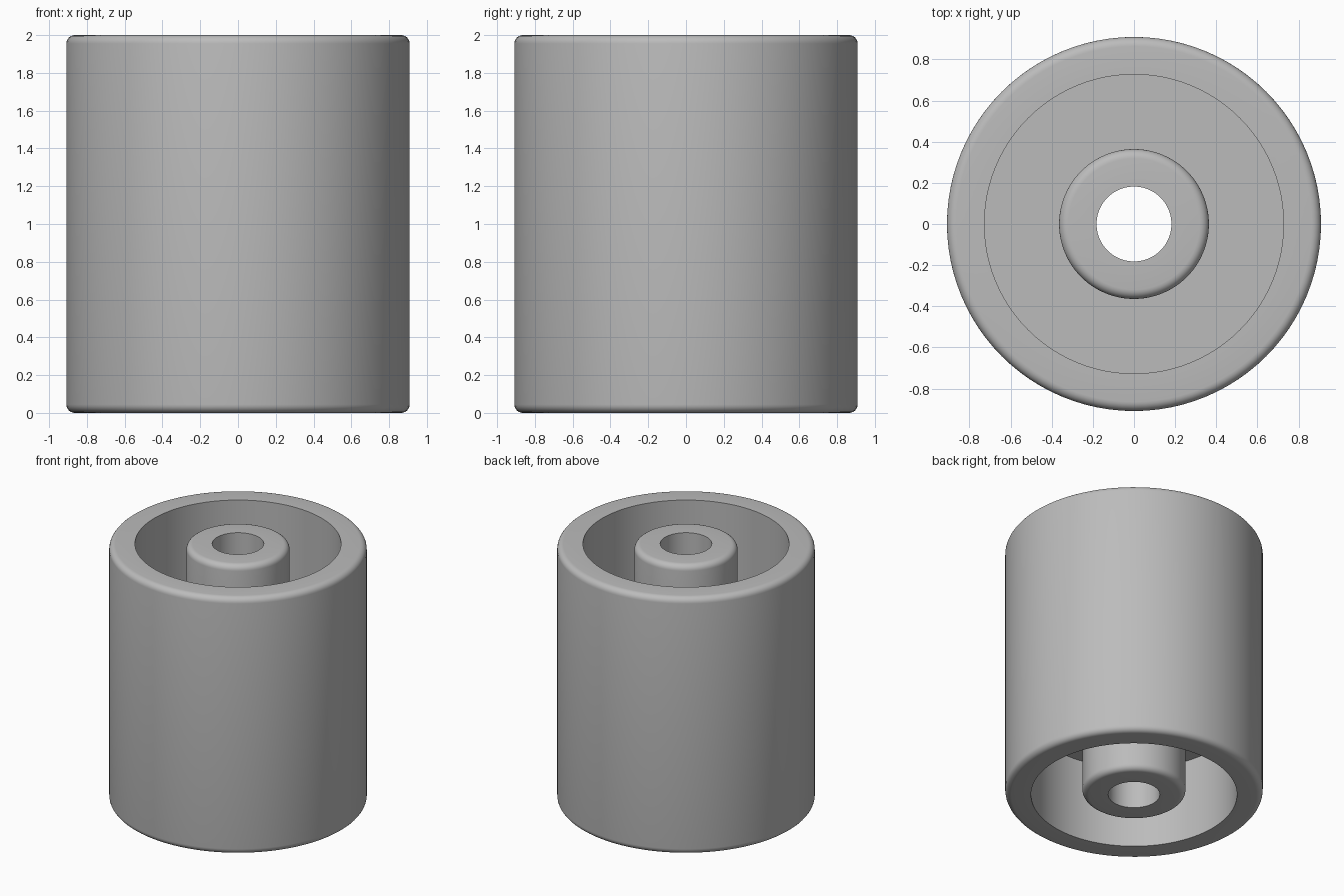
import bpy, bmesh, math
from mathutils import Matrix, Vector

cube = bpy.data.objects.get("Cube")
if cube:
    bpy.data.objects.remove(cube, do_unlink=True)

# Main sizes
HEIGHT = 2.0
OUTER, INNER, HUB, BORE = 0.909, 0.727, 0.364, 0.182
RECESS = 0.636
FILLET = 0.045
SEGMENTS = 96
ARC_STEPS = 6

grey = bpy.data.materials.new("plain grey")
grey.use_nodes = True
colour = (0.5, 0.5, 0.5, 1)
grey.diffuse_color = colour
grey.node_tree.nodes["Principled BSDF"].inputs["Base Color"].default_value = colour


def rounded_corner(radius):
    """Upper outside corner as (radius, height) points, from the side to the top."""
    points = []
    for i in range(ARC_STEPS + 1):
        a = math.pi / 2 * i / ARC_STEPS
        points.append((radius - FILLET + FILLET * math.cos(a),
                       HEIGHT - FILLET + FILLET * math.sin(a)))
    return points


# Upper half of the section: outer rim, deep ring recess, hub, bore
floor = HEIGHT - RECESS
upper = rounded_corner(OUTER)
upper += [(INNER, HEIGHT), (INNER, floor), (HUB, floor)]
upper += rounded_corner(HUB)
upper += [(BORE, HEIGHT)]

# Lower half mirrors the upper one, closing the section through the bore
section = upper + [(r, HEIGHT - z) for r, z in reversed(upper)]

# Revolve the closed section around the axle
bm = bmesh.new()
verts = [bm.verts.new((r, 0, z)) for r, z in section]
edges = [bm.edges.new((verts[i - 1], verts[i])) for i in range(len(verts))]
bmesh.ops.spin(bm, geom=verts + edges, cent=(0, 0, 0), axis=(0, 0, 1),
               angle=math.tau, steps=SEGMENTS, use_merge=True)
bmesh.ops.remove_doubles(bm, verts=bm.verts, dist=0.0001)
bmesh.ops.recalc_face_normals(bm, faces=bm.faces)

mesh = bpy.data.meshes.new("roller_body")
bm.to_mesh(mesh)
bm.free()
mesh.materials.append(grey)
roller = bpy.data.objects.new("roller_body", mesh)
bpy.context.collection.objects.link(roller)

# Smooth walls and fillets, sharp recess and bore edges
bpy.ops.object.select_all(action="DESELECT")
roller.select_set(True)
bpy.context.view_layer.objects.active = roller
bpy.ops.object.shade_smooth_by_angle(angle=math.radians(30))
